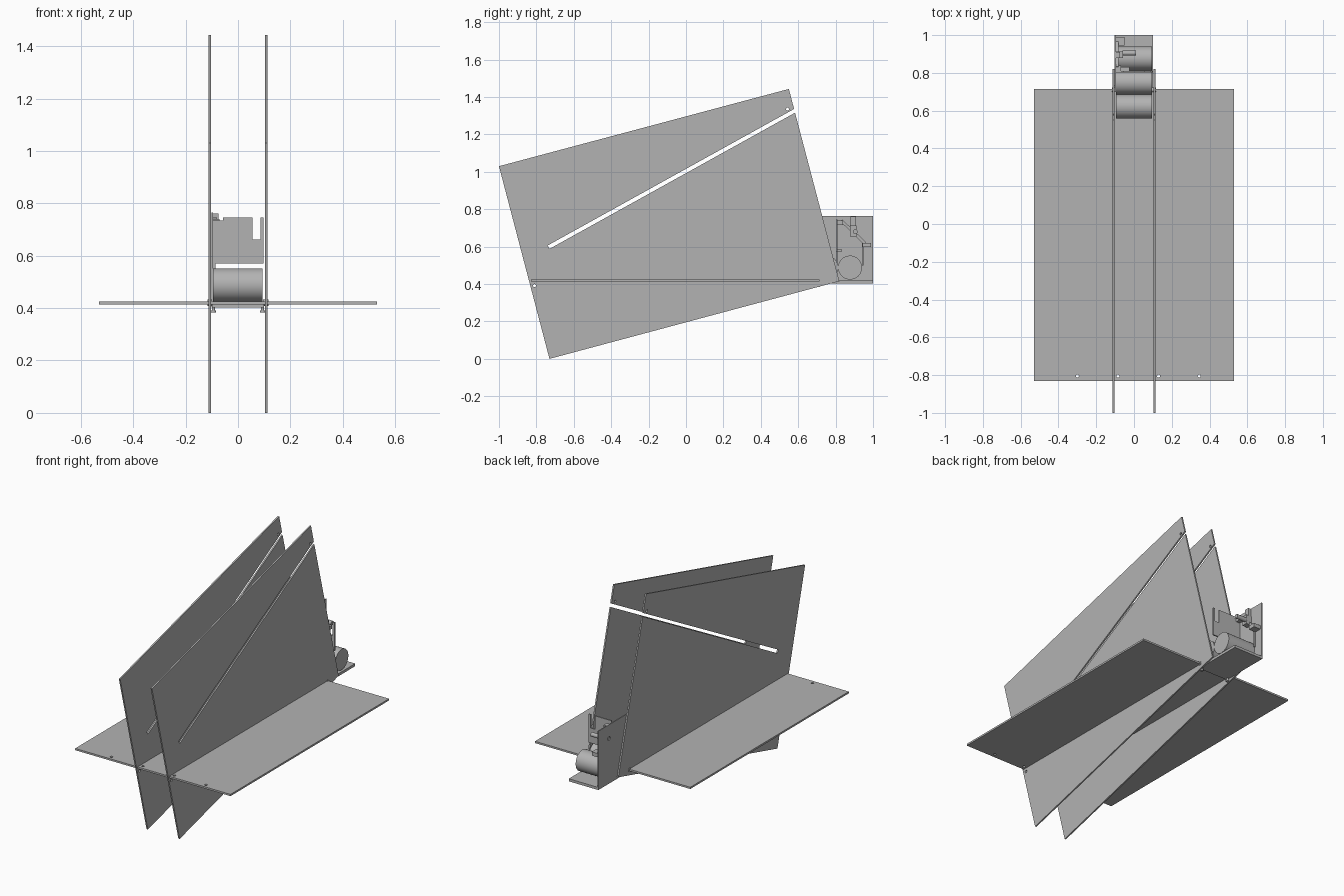
import bpy, bmesh, math
from mathutils import Vector, Matrix

cube = bpy.data.objects.get("Cube")
if cube:
    bpy.data.objects.remove(cube)

grey = bpy.data.materials.new("plain grey")
grey.use_nodes = True
COLOUR = (0.45, 0.45, 0.45, 1)
grey.diffuse_color = COLOUR
grey.node_tree.nodes["Principled BSDF"].inputs["Base Color"].default_value = COLOUR


def finish(bm, name):
    bmesh.ops.recalc_face_normals(bm, faces=bm.faces[:])
    mesh = bpy.data.meshes.new(name)
    bm.to_mesh(mesh)
    bm.free()
    mesh.materials.append(grey)
    obj = bpy.data.objects.new(name, mesh)
    bpy.context.collection.objects.link(obj)
    return obj


def box(name, x, y, z):
    """Box from (low, high) ranges."""
    bm = bmesh.new()
    lo, hi = zip(x, y, z)
    centre = (Vector(lo) + Vector(hi)) / 2
    size = Vector(hi) - Vector(lo)
    bmesh.ops.create_cube(bm, size=1, matrix=Matrix.Translation(centre) @ Matrix.Diagonal((*size, 1)))
    return finish(bm, name)


def extrude(name, points, depth):
    """Extrude a closed outline of 3D points along a vector."""
    bm = bmesh.new()
    face = bm.faces.new([bm.verts.new(p) for p in points])
    result = bmesh.ops.extrude_face_region(bm, geom=[face])
    moved = [v for v in result["geom"] if isinstance(v, bmesh.types.BMVert)]
    bmesh.ops.translate(bm, verts=moved, vec=depth)
    return finish(bm, name)


def rod(name, start, end, radius, sides=32):
    start, end = Vector(start), Vector(end)
    axis = end - start
    bm = bmesh.new()
    turn = axis.to_track_quat('Z', 'Y').to_matrix().to_4x4()
    bmesh.ops.create_cone(bm, cap_ends=True, segments=sides, radius1=radius, radius2=radius,
                          depth=axis.length, matrix=Matrix.Translation((start + end) / 2) @ turn)
    obj = finish(bm, name)
    for p in obj.data.polygons:
        p.use_smooth = len(p.vertices) == 4
    for e in obj.data.edges:
        e.use_edge_sharp = False
    bpy.ops.object.select_all(action='DESELECT')
    obj.select_set(True)
    bpy.context.view_layer.objects.active = obj
    bpy.ops.object.shade_smooth_by_angle(angle=math.radians(40))
    return obj


def drill(obj, start, end, radius):
    cutter = rod("hole_cutter", start, end, radius, 16)
    mod = obj.modifiers.new("hole", 'BOOLEAN')
    mod.operation, mod.solver, mod.object = 'DIFFERENCE', 'EXACT', cutter
    bpy.context.view_layer.objects.active = obj
    bpy.ops.object.modifier_apply(modifier=mod.name)
    bpy.data.objects.remove(cutter)


# Tilted side walls, each with a long open slot and small holes
OUTLINE = [(-1, 1.03), (0.55, 1.443), (0.578, 1.336), (-0.74, 0.606), (-0.73, 0.588),
           (0.583, 1.316), (0.82, 0.415), (-0.73, 0)]
for side, label in ((-1, "right"), (1, "left")):
    x = side * 0.104
    wall = extrude(label + "_wall", [(x, y, z) for y, z in OUTLINE], (side * 0.009, 0, 0))
    for y, z in ((0.543, 1.335), (-0.81, 0.392)):
        drill(wall, (side * 0.09, y, z), (side * 0.13, y, z), 0.008)
    rod(label + "_pivot_pin", (side * 0.095, 0.71, 0.42), (side * 0.116, 0.71, 0.42), 0.012, 16)
    # Small feet below the rear base
    rod(label + "_foot", (side * 0.094, 0.705, 0.385), (side * 0.094, 0.705, 0.415), 0.006, 12)
    rod(label + "_foot_pad", (side * 0.094, 0.705, 0.383), (side * 0.094, 0.705, 0.39), 0.010, 12)

# Level deck with a row of holes at the front
deck = box("deck", (-0.53, 0.53), (-0.83, 0.715), (0.414, 0.425))
for x in (-0.3, -0.085, 0.13, 0.345):
    drill(deck, (x, -0.805, 0.39), (x, -0.805, 0.45), 0.008)

# Rear base and its single side panel
box("rear_base", (-0.1, 0.1), (0.69, 1), (0.402, 0.418))
panel = box("rear_panel", (-0.102, -0.096), (0.7, 1), (0.402, 0.765))
drill(panel, (-0.13, 0.895, 0.68), (-0.07, 0.895, 0.68), 0.012)

# Rollers
for name, y in (("front_roller", 0.622), ("middle_roller", 0.75), ("rear_roller", 0.877)):
    rod(name, (-0.095, y, 0.488), (0.094, y, 0.488), 0.064, 48)

# Notched cross plate
NOTCHED = [(-0.096, 0.57), (0.098, 0.57), (0.098, 0.745), (0.085, 0.745), (0.085, 0.662),
           (0.055, 0.662), (0.055, 0.745), (-0.058, 0.745), (-0.058, 0.735), (-0.096, 0.735)]
extrude("cross_plate", [(x, 0.802, z) for x, z in NOTCHED], (0, 0.008, 0))

# Small mechanism mounted on the panel
box("lower_bracket", (-0.096, -0.025), (0.802, 0.832), (0.572, 0.588))
box("upper_bracket", (-0.096, -0.07), (0.81, 0.84), (0.715, 0.74))
box("motor", (-0.096, -0.058), (0.878, 0.912), (0.655, 0.712))
rod("motor_shaft", (-0.06, 0.905, 0.68), (0.01, 0.905, 0.68), 0.013, 16)
box("motor_post", (-0.096, -0.075), (0.88, 0.91), (0.712, 0.762))
box("rear_bracket", (-0.096, -0.05), (0.945, 0.99), (0.597, 0.62))
box("rear_strut", (-0.096, -0.085), (0.941, 0.948), (0.5, 0.62))
box("front_strut", (-0.096, -0.085), (0.804, 0.811), (0.5, 0.572))
extrude("diagonal_arm", [(-0.096, 0.825, 0.735), (-0.096, 0.835, 0.745),
                         (-0.096, 0.965, 0.622), (-0.096, 0.95, 0.612)], (0.015, 0, 0))
